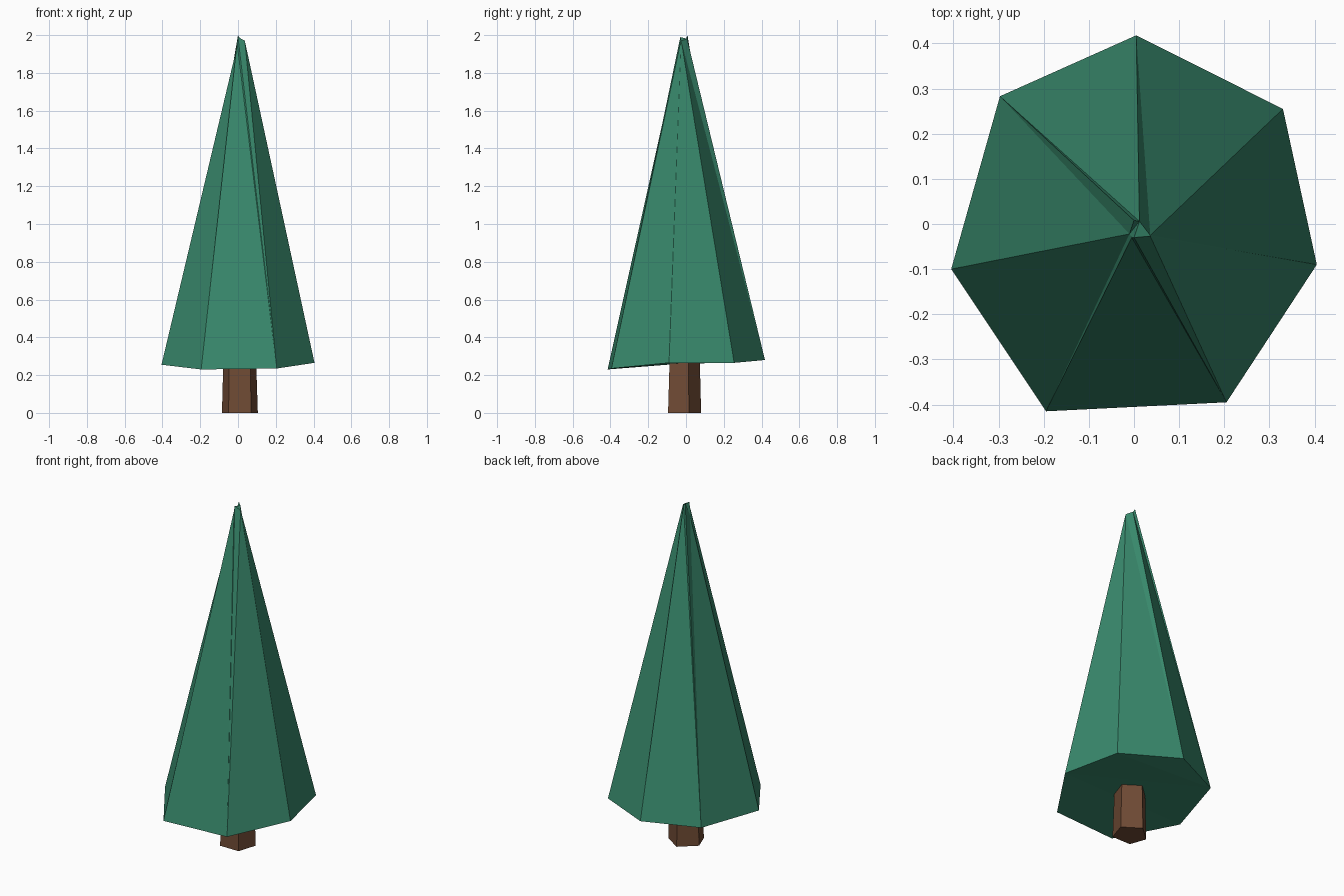
import bpy
import bmesh

if "Cube" in bpy.data.objects:
    bpy.data.objects.remove(bpy.data.objects["Cube"])


def material(name, color):
    mat = bpy.data.materials.new(name)
    mat.diffuse_color = (*color, 1.0)
    mat.use_nodes = True
    mat.node_tree.nodes["Principled BSDF"].inputs["Base Color"].default_value = mat.diffuse_color
    return mat


def loft(name, lower, upper, mat):
    """Closed flat-shaded solid between two matching rings of points."""
    bm = bmesh.new()
    a = [bm.verts.new(p) for p in lower]
    b = [bm.verts.new(p) for p in upper]
    n = len(a)
    for i in range(n):
        j = (i + 1) % n
        bm.faces.new((a[i], a[j], b[j], b[i]))
    bm.faces.new(a[::-1])
    bm.faces.new(b)
    bmesh.ops.remove_doubles(bm, verts=bm.verts, dist=0.0005)
    bmesh.ops.triangulate(bm, faces=bm.faces)
    bmesh.ops.recalc_face_normals(bm, faces=bm.faces)
    mesh = bpy.data.meshes.new(name)
    bm.to_mesh(mesh)
    bm.free()
    mesh.materials.append(mat)
    obj = bpy.data.objects.new(name, mesh)
    bpy.context.collection.objects.link(obj)
    return obj


# Trunk: slightly irregular, tapering five-sided post
trunk_ring = [(-0.05, -0.095), (0.07, -0.095), (0.105, 0.015),
              (0.005, 0.08), (-0.085, 0.0)]
loft("trunk",
     [(x, y, 0.0) for x, y in trunk_ring],
     [(x * 0.9, y * 0.9, 0.32) for x, y in trunk_ring],
     material("bark", (0.16, 0.07, 0.035)))

# Foliage: seven-sided uneven cone with a small crooked tip
skirt = [(-0.195, -0.415, 0.23), (0.205, -0.395, 0.235), (0.405, -0.09, 0.265),
         (0.33, 0.255, 0.265), (0.005, 0.418, 0.28), (-0.297, 0.283, 0.27),
         (-0.405, -0.10, 0.255)]
tip = [(-0.005, -0.03, 1.96), (0.0, -0.03, 1.99), (0.036, -0.027, 1.97),
       (0.036, -0.025, 1.97), (0.012, 0.006, 1.98), (0.0, 0.008, 2.0),
       (-0.01, -0.022, 1.92)]
loft("foliage", skirt, tip, material("needles", (0.04, 0.25, 0.15)))
